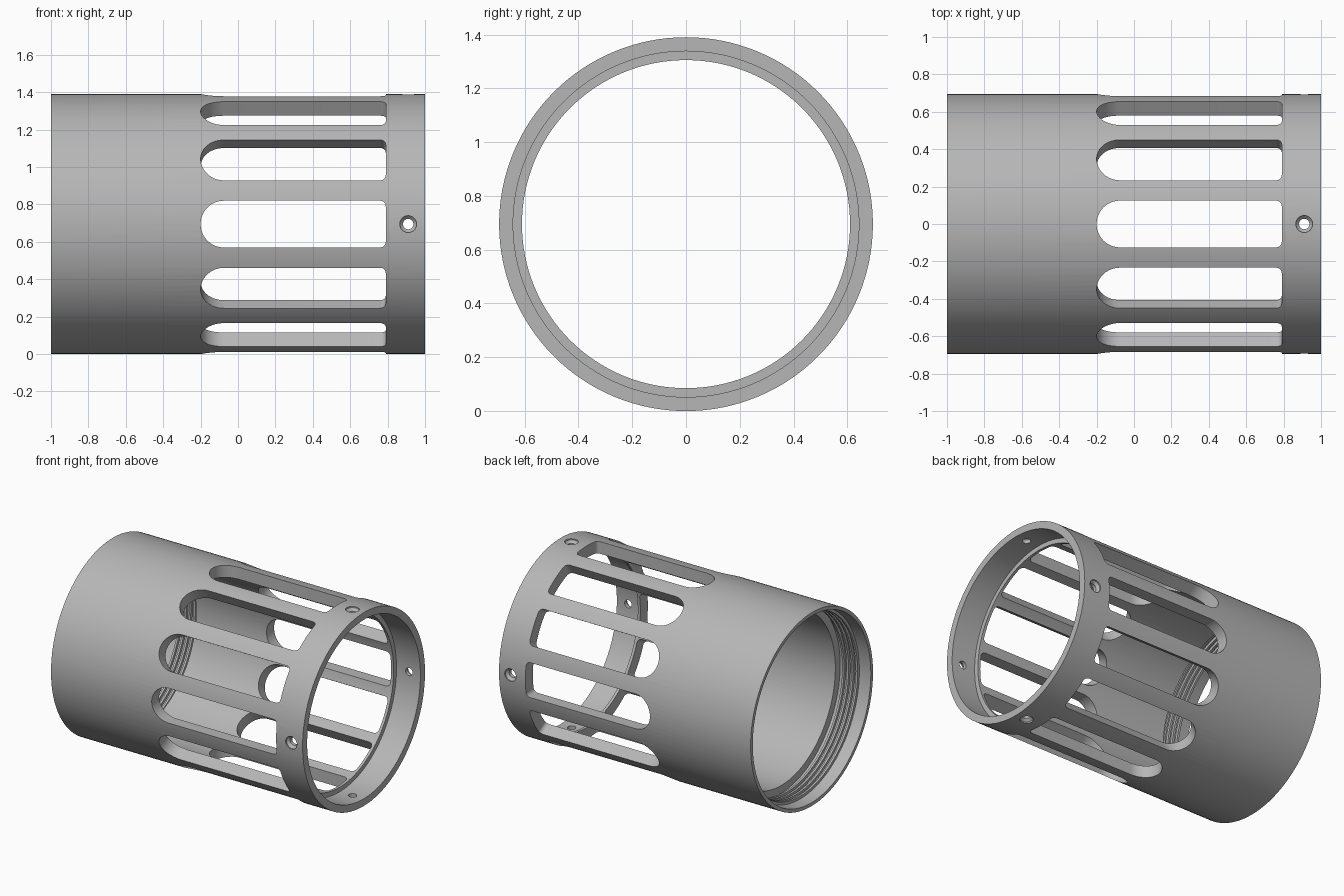
import bpy, bmesh
from math import pi, cos, sin, radians
from mathutils import Matrix, Vector

cube = bpy.data.objects.get("Cube")
if cube:
    bpy.data.objects.remove(cube, do_unlink=True)

R, BORE = 0.695, 0.61          # outer and inner radius
AXIS = Vector((0, 0, R))       # the tube lies along x at this height

grey = bpy.data.materials.new("plain_grey")
grey.use_nodes = True
colour = (0.47, 0.47, 0.47, 1)
grey.diffuse_color = colour
grey.node_tree.nodes["Principled BSDF"].inputs["Base Color"].default_value = colour


def lathe(bm, profile, steps, axis, matrix=Matrix()):
    """Spin a closed (along, radius) profile; axis 0 is x, axis 1 is y."""
    rings = []
    for i in range(steps):
        a = 2 * pi * i / steps
        ring = []
        for along, r in profile:
            co = (along, r * cos(a), r * sin(a)) if axis == 0 else (r * cos(a), along, r * sin(a))
            ring.append(bm.verts.new(matrix @ Vector(co)))
        rings.append(ring)
    n = len(profile)
    for i in range(steps):
        a, b = rings[i], rings[(i + 1) % steps]
        for j in range(n if axis == 0 else n - 1):
            k = (j + 1) % n
            bm.faces.new((a[j], a[k], b[k], b[j]))
    if axis == 1:
        bm.faces.new([r[0] for r in rings])
        bm.faces.new([r[-1] for r in rings])


def make_object(name, bm):
    bmesh.ops.recalc_face_normals(bm, faces=bm.faces[:])
    mesh = bpy.data.meshes.new(name)
    bm.to_mesh(mesh)
    bm.free()
    mesh.materials.append(grey)
    ob = bpy.data.objects.new(name, mesh)
    ob.location = AXIS
    bpy.context.collection.objects.link(ob)
    return ob


# Tube wall: recess at the +x end, threaded socket at the -x end
profile = [(-1, R), (1, R), (1, 0.643), (0.81, 0.643), (0.81, BORE), (-0.76, BORE), (-0.76, 0.665)]
for i in range(4):
    x = -0.79 - 0.036 * i
    profile += [(x, 0.665), (x, 0.645), (x - 0.015, 0.645), (x - 0.015, 0.665)]
profile.append((-1, 0.67))
bm = bmesh.new()
lathe(bm, profile, 128, 0)
tube = make_object("slotted_tube", bm)


# Slot outline: round at one end, small corner radii at the other
def arc(cx, cz, r, start, end, steps):
    return [(cx + r * cos(radians(start + (end - start) * i / steps)),
             cz + r * sin(radians(start + (end - start) * i / steps))) for i in range(steps + 1)]


half, corner = 0.125, 0.03
slot = (arc(-0.2 + half, 0, half, 90, 270, 24)
        + arc(0.79 - corner, corner - half, corner, -90, 0, 6)
        + arc(0.79 - corner, half - corner, corner, 0, 90, 6))

bm = bmesh.new()
for i in range(12):
    turn = Matrix.Rotation(i * pi / 6, 4, 'X')
    inner = [bm.verts.new(turn @ Vector((x, -0.52, z))) for x, z in slot]
    outer = [bm.verts.new(turn @ Vector((x, -0.8, z))) for x, z in slot]
    bm.faces.new(inner)
    bm.faces.new(outer)
    for j in range(len(slot)):
        k = (j + 1) % len(slot)
        bm.faces.new((inner[j], inner[k], outer[k], outer[j]))

# Four countersunk screw holes in the end ring
for i in range(4):
    place = Matrix.Rotation(i * pi / 2, 4, 'X') @ Matrix.Translation((0.91, 0, 0))
    lathe(bm, [(-0.8, 0.045), (-0.685, 0.045), (-0.668, 0.028), (-0.55, 0.028)], 32, 1, place)
cutter = make_object("opening_cutter", bm)
cutter.hide_render = True

# Cut the openings, then drop the helper
cut = tube.modifiers.new("openings", 'BOOLEAN')
cut.operation = 'DIFFERENCE'
cut.solver = 'EXACT'
cut.object = cutter
bpy.ops.object.select_all(action='DESELECT')
tube.select_set(True)
bpy.context.view_layer.objects.active = tube
bpy.ops.object.modifier_apply(modifier=cut.name)
bpy.data.objects.remove(cutter, do_unlink=True)
bpy.ops.object.shade_smooth_by_angle(angle=radians(30))
